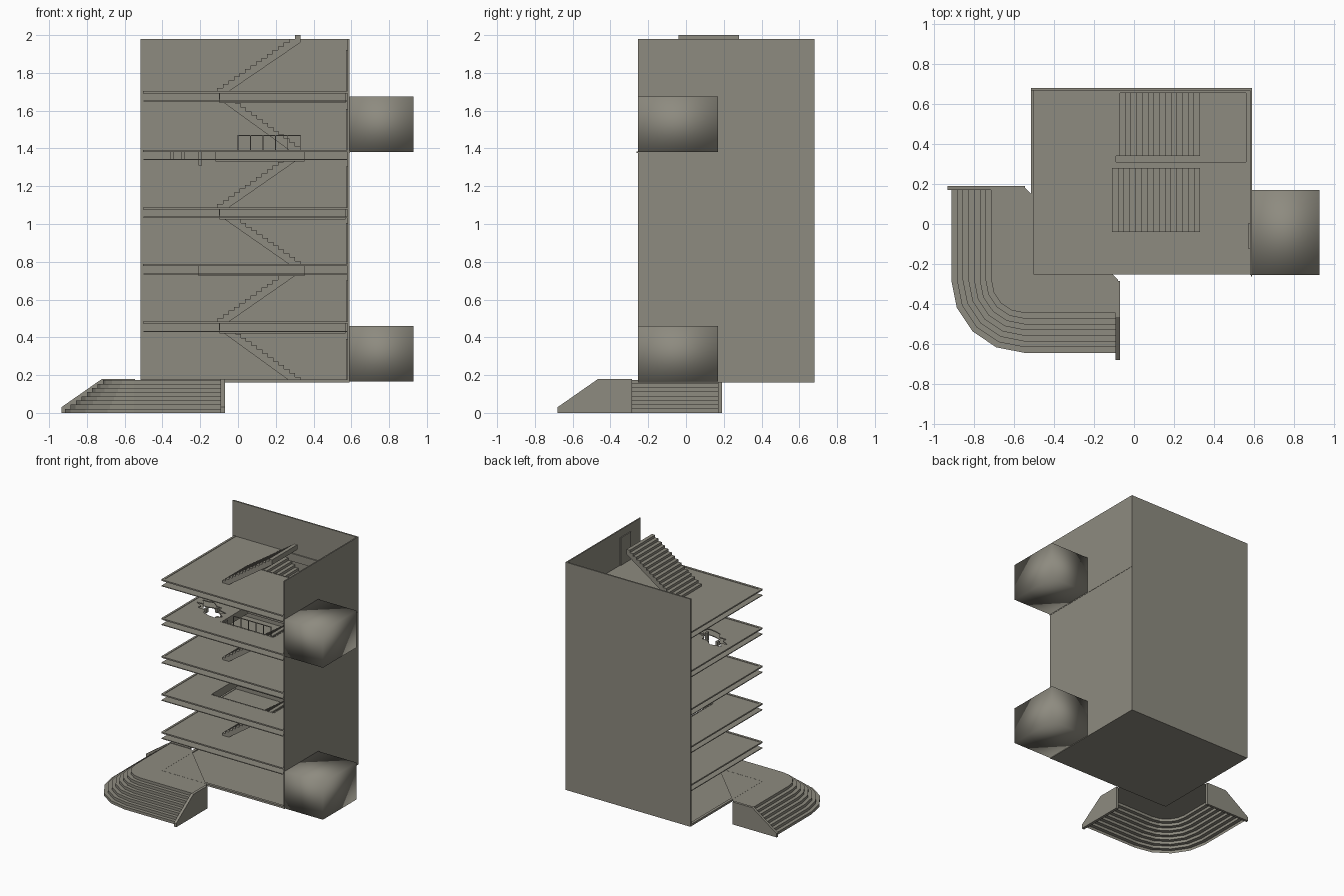
import bpy, bmesh, math, random

if "Cube" in bpy.data.objects:
    bpy.data.objects.remove(bpy.data.objects["Cube"])

random.seed(4)
stone = bpy.data.materials.new("warm grey concrete")
stone.diffuse_color = (0.27, 0.258, 0.215, 1)
stone.use_nodes = True
stone.node_tree.nodes["Principled BSDF"].inputs["Base Color"].default_value = stone.diffuse_color


def finish(name, bm):
    bmesh.ops.recalc_face_normals(bm, faces=bm.faces)
    me = bpy.data.meshes.new(name)
    bm.to_mesh(me)
    bm.free()
    me.materials.append(stone)
    ob = bpy.data.objects.new(name, me)
    bpy.context.collection.objects.link(ob)
    return ob


def prism(name, pts, axis, a, b):
    """Extrude a 2D outline from a to b along x, y or z."""
    place = {"x": lambda p, t: (t, p[0], p[1]),
             "y": lambda p, t: (p[0], t, p[1]),
             "z": lambda p, t: (p[0], p[1], t)}[axis]
    bm = bmesh.new()
    lo = [bm.verts.new(place(p, a)) for p in pts]
    hi = [bm.verts.new(place(p, b)) for p in pts]
    bm.faces.new(lo)
    bm.faces.new(hi)
    for i in range(len(pts)):
        j = (i + 1) % len(pts)
        bm.faces.new((lo[i], lo[j], hi[j], hi[i]))
    return finish(name, bm)


def box(name, x0, x1, y0, y1, z0, z1):
    return prism(name, [(x0, y0), (x1, y0), (x1, y1), (x0, y1)], "z", z0, z1)


def cut(ob, cutter):
    mod = ob.modifiers.new("hole", "BOOLEAN")
    mod.operation = "DIFFERENCE"
    mod.solver = "EXACT"
    mod.object = cutter
    bpy.context.view_layer.objects.active = ob
    bpy.ops.object.modifier_apply(modifier=mod.name)


# Outer walls: back and right only, the other sides are open
box("back_wall", -0.515, 0.59, 0.668, 0.68, 0.16, 1.98)
box("right_wall", 0.58, 0.59, -0.255, 0.668, 0.16, 1.98)
box("wall_joint", 0.586, 0.592, -0.262, 0.68, 1.375, 1.383)

# Ground floor
box("ground_floor", -0.51, 0.58, -0.25, 0.668, 0.16, 0.17)
box("ground_rim_left", -0.515, -0.493, -0.25, 0.668, 0.16, 0.176)
box("ground_rim_front", -0.493, 0.58, -0.253, -0.232, 0.16, 0.176)

# Upper floors: a floor plate and a ceiling plate around a stair opening
levels = [0.17, 0.48, 0.785, 1.085, 1.39, 1.70]
for k, top in enumerate(levels[1:], 1):
    low = top - 0.052
    plates = [box(f"floor_plate_{k}", -0.50, 0.582, -0.252, 0.67, top - 0.008, top),
              box(f"ceiling_plate_{k}", -0.50, 0.582, -0.252, 0.67, low, low + 0.006)]
    if k % 2:
        hx0, hx1, hy0, hy1 = -0.09, 0.56, 0.31, 0.655
    else:
        hx0, hx1, hy0, hy1 = (-0.20 if k == 2 else -0.11), 0.345, -0.045, 0.285
    cutters = [box("opening_cutter", hx0, hx1, hy0, hy1, low - 0.05, top + 0.05)]
    if k == 4:
        # Jagged broken patch in the floor
        patch = []
        for i in range(18):
            a = i * math.tau / 18
            r = random.uniform(0.5, 1.05) if i % 2 else random.uniform(0.9, 1.1)
            u, v = 0.17 * r * math.cos(a), 0.085 * r * math.sin(a)
            patch.append((-0.30 + 0.9 * u + 0.4 * v, 0.09 - 0.4 * u + 0.9 * v))
        cutters.append(prism("patch_cutter", patch, "z", low - 0.05, top + 0.05))
    for c in cutters:
        for p in plates:
            cut(p, c)
        bpy.data.objects.remove(c)
    # Lining of the stair opening, dropping just below the ceiling
    t = 0.008
    for n, b in enumerate([(hx0 - t, hx0, hy0, hy1), (hx1, hx1 + t, hy0, hy1),
                           (hx0 - t, hx1 + t, hy0 - t, hy0), (hx0 - t, hx1 + t, hy1, hy1 + t)]):
        box(f"opening_lining_{k}_{n}", *b, low - 0.008, top + 0.002)
    # Raised rim along the open edges
    box(f"floor_rim_left_{k}", -0.502, -0.485, -0.252, 0.668, top - 0.008, top + 0.003)
    box(f"floor_rim_front_{k}", -0.485, 0.58, -0.254, -0.235, top - 0.008, top + 0.003)

# Hanging scraps under the broken patch
for i, (x, y) in enumerate([(-0.35, 0.1), (-0.2, 0.02), (-0.11, 0.0), (-0.29, 0.15)]):
    z = 1.31 if i == 1 else 1.345
    box(f"broken_beam_{i}", x - 0.009, x + 0.009, y - 0.015, y + 0.015, z, 1.38)

# Zigzag stair flights
steps = 15
tops = levels[1:] + [2.0]
for k, (z0, z1) in enumerate(zip(levels, tops)):
    xa, xb = (0.33, -0.10) if k % 2 == 0 else (-0.11, 0.33)
    y0 = 0.34 if k % 2 == 0 else -0.04
    dx, dz = (xb - xa) / steps, (z1 - z0) / steps
    prof = [(xa, z0)]
    for i in range(steps):
        prof += [(xa + i * dx, z0 + (i + 1) * dz), (xa + (i + 1) * dx, z0 + (i + 1) * dz)]
    prof += [(xb, z1 - 0.04), (xa + 2.0 * dx, z0)]
    prism(f"stair_flight_{k}", prof, "y", y0, y0 + 0.32)

# Doors on the inside of the right wall
for k, z in enumerate(levels):
    box(f"door_{k}", 0.573, 0.581, -0.125, 0.005, z, z + 0.22)

# Railing beside the opening on the broken floor
for i in range(6):
    x = 0.0 + i * 0.066
    box(f"railing_post_{i}", x - 0.002, x + 0.002, -0.058, -0.054, 1.39, 1.47)
box("railing_bar", -0.002, 0.334, -0.059, -0.053, 1.466, 1.471)

# Side annexes with soft shading
for k, z in enumerate((0.165, 1.38)):
    annex = box(f"side_annex_{k}", 0.588, 0.93, -0.255, 0.17, z, z + 0.295)
    for f in annex.data.polygons:
        f.use_smooth = True

# Entrance steps: hollow shell wrapping the front left corner
def ring(bm, r, z):
    pts = [(-0.55 - r, 0.18)]
    for i in range(5):
        a = i * math.pi / 8
        pts.append((-0.55 - r * math.cos(a), -0.28 - r * math.sin(a)))
    pts.append((-0.08, -0.28 - r))
    return [bm.verts.new((x, y, z)) for x, y in pts]


bm = bmesh.new()
count, rise = 8, 0.0219
prev = ring(bm, 0.365, 0)
for i in range(count):
    r = 0.365 - i * 0.20 / (count - 1)
    z = (i + 1) * rise
    loops = [ring(bm, r, z)]
    if i < count - 1:
        loops.append(ring(bm, r - 0.20 / (count - 1), z))
    for loop in loops:
        for j in range(len(loop) - 1):
            bm.faces.new((prev[j], prev[j + 1], loop[j + 1], loop[j]))
        prev = loop
z = count * rise
bm.faces.new(prev + [bm.verts.new((-0.08, -0.28, z)), bm.verts.new((-0.545, 0.18, z))])
finish("entrance_steps", bm)

# Sloped cheek panels at both ends of the entrance steps
prism("steps_cheek_left", [(-0.935, 0), (-0.935, 0.03), (-0.72, 0.18), (-0.545, 0.18), (-0.545, 0)],
      "y", 0.17, 0.19)
prism("steps_cheek_front", [(-0.68, 0), (-0.68, 0.03), (-0.465, 0.18), (-0.285, 0.18), (-0.285, 0)],
      "x", -0.092, -0.07)
